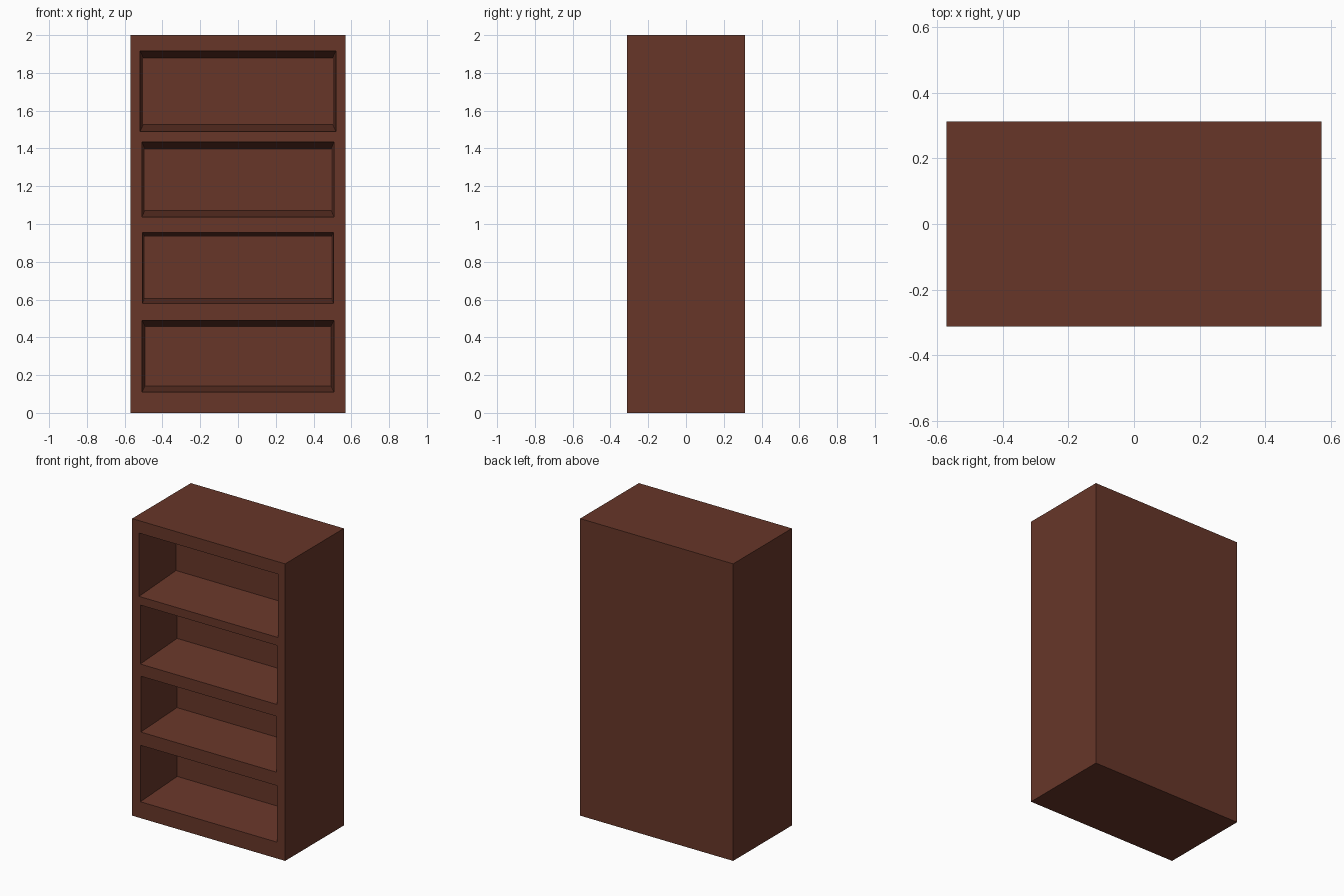
import bpy, bmesh

if "Cube" in bpy.data.objects:
    bpy.data.objects.remove(bpy.data.objects["Cube"])

W, D, H = 1.14, 0.625, 2.0
FRONT = -D / 2
DEPTH = 0.37      # how far each compartment goes in
LIP = 0.1         # cutter overshoot in front of the case, as a fraction of depth

# Each compartment: front half-width, bottom, top, then the same at its back
COMPARTMENTS = [
    (0.508, 0.110, 0.490, 0.493, 0.143, 0.458),
    (0.505, 0.580, 0.956, 0.495, 0.606, 0.933),
    (0.509, 1.037, 1.434, 0.494, 1.072, 1.398),
    (0.518, 1.490, 1.916, 0.502, 1.527, 1.880),
]


def finish(bm, name):
    bmesh.ops.recalc_face_normals(bm, faces=bm.faces)
    mesh = bpy.data.meshes.new(name)
    bm.to_mesh(mesh)
    bm.free()
    obj = bpy.data.objects.new(name, mesh)
    bpy.context.collection.objects.link(obj)
    return obj


def tapered_box(bm, fx, f0, f1, bx, b0, b1):
    """Box narrowing from the front opening to the back panel."""
    def ring(t):
        hw, lo, hi = (a + (b - a) * t for a, b in ((fx, bx), (f0, b0), (f1, b1)))
        y = FRONT + DEPTH * t
        return [bm.verts.new(p) for p in
                ((-hw, y, lo), (hw, y, lo), (hw, y, hi), (-hw, y, hi))]
    a, b = ring(-LIP), ring(1)
    bm.faces.new(a)
    bm.faces.new(b[::-1])
    for i in range(4):
        j = (i + 1) % 4
        bm.faces.new((a[i], b[i], b[j], a[j]))


# Bookcase body
bm = bmesh.new()
bmesh.ops.create_cube(bm, size=1)
for v in bm.verts:
    v.co = (v.co.x * W, v.co.y * D, (v.co.z + 0.5) * H)
case = finish(bm, "bookcase")

# Shelf compartments, cut out of the body
bm = bmesh.new()
for c in COMPARTMENTS:
    tapered_box(bm, *c)
cutter = finish(bm, "compartment_cutter")
cutter.hide_render = True
cutter.hide_set(True)

cut = case.modifiers.new("compartments", 'BOOLEAN')
cut.operation = 'DIFFERENCE'
cut.solver = 'EXACT'
cut.object = cutter

# Dark red-brown wood
wood = bpy.data.materials.new("wood")
wood.diffuse_color = (0.136, 0.037, 0.022, 1)
wood.use_nodes = True
wood.node_tree.nodes["Principled BSDF"].inputs["Base Color"].default_value = wood.diffuse_color
case.data.materials.append(wood)
